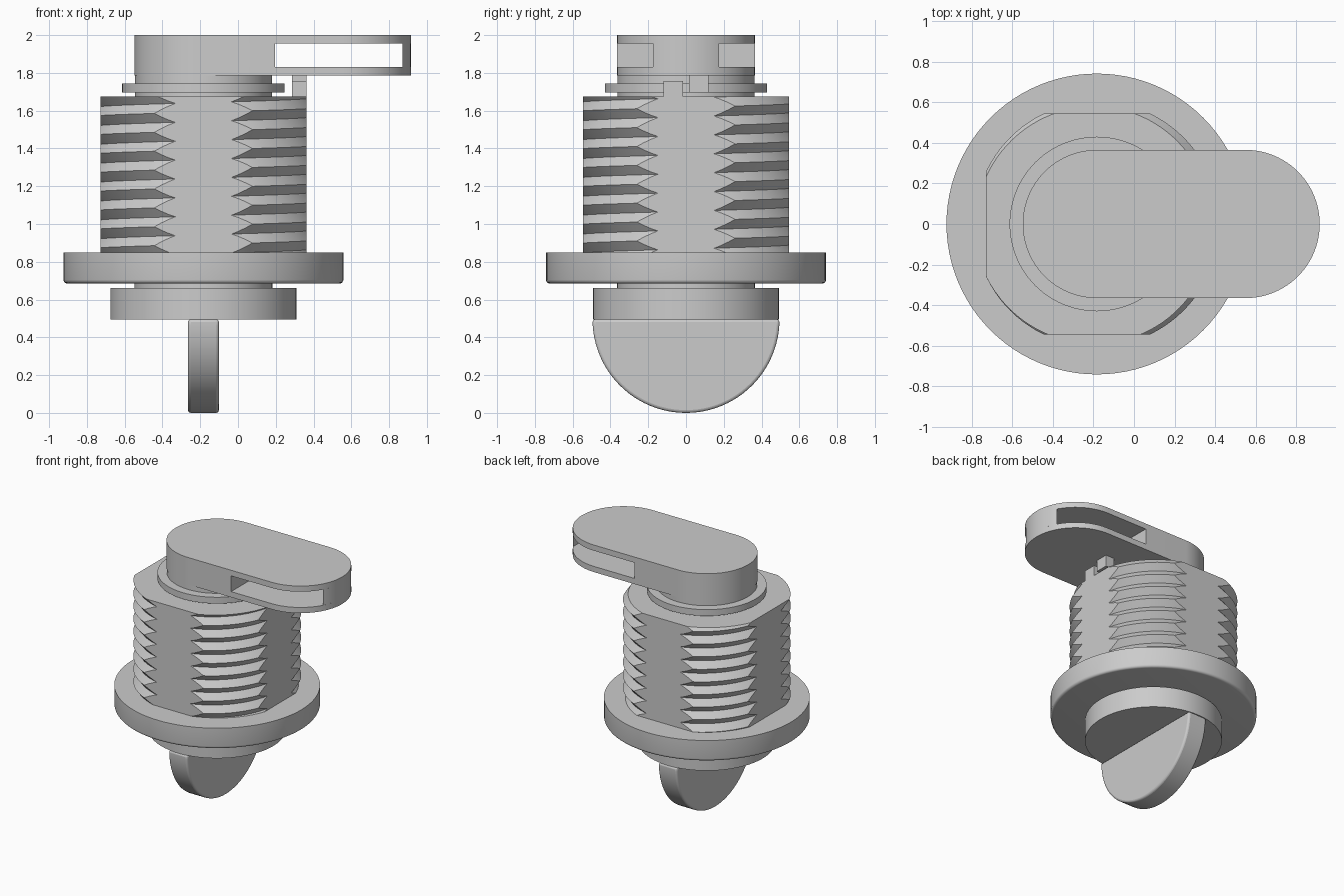
import bpy, bmesh, math
from mathutils import Vector

cube = bpy.data.objects.get("Cube")
if cube:
    bpy.data.objects.remove(cube)

AXIS = -0.183  # x of the lock's centre line

metal = bpy.data.materials.new("grey metal")
metal.use_nodes = True
GREY = (0.6, 0.6, 0.6, 1)
metal.diffuse_color = GREY
metal.node_tree.nodes["Principled BSDF"].inputs["Base Color"].default_value = GREY


def finish(name, bm):
    bmesh.ops.recalc_face_normals(bm, faces=bm.faces)
    mesh = bpy.data.meshes.new(name)
    bm.to_mesh(mesh)
    bm.free()
    mesh.materials.append(metal)
    obj = bpy.data.objects.new(name, mesh)
    bpy.context.collection.objects.link(obj)
    bpy.ops.object.select_all(action="DESELECT")
    obj.select_set(True)
    bpy.context.view_layer.objects.active = obj
    bpy.ops.object.shade_smooth_by_angle(angle=math.radians(25))
    return obj


def extrude(name, points, direction):
    """Solid from a closed outline pushed along a direction."""
    bm = bmesh.new()
    face = bm.faces.new([bm.verts.new(p) for p in points])
    out = bmesh.ops.extrude_face_region(bm, geom=[face])
    bmesh.ops.translate(bm, vec=direction,
                        verts=[v for v in out["geom"] if isinstance(v, bmesh.types.BMVert)])
    return finish(name, bm)


def lathe(name, profile, steps=96):
    """Solid of revolution about the lock's centre line."""
    bm = bmesh.new()
    verts = [bm.verts.new((r, 0, z)) for r, z in profile]
    edges = [bm.edges.new(pair) for pair in zip(verts, verts[1:])]
    bmesh.ops.spin(bm, geom=verts + edges, cent=(0, 0, 0), axis=(0, 0, 1),
                   angle=math.tau, steps=steps, use_merge=True)
    bmesh.ops.remove_doubles(bm, verts=bm.verts, dist=1e-5)
    bmesh.ops.translate(bm, vec=(AXIS, 0, 0), verts=bm.verts)
    return finish(name, bm)


def disc(name, r, z0, z1):
    return lathe(name, [(0, z0), (r, z0), (r, z1), (0, z1)])


def box(name, x0, x1, y0, y1, z0, z1):
    return extrude(name, [(x0, y0, z0), (x1, y0, z0), (x1, y1, z0), (x0, y1, z0)],
                   Vector((0, 0, z1 - z0)))


def arc(r, start, end, n=48):
    for i in range(n + 1):
        a = start + (end - start) * i / n
        yield r * math.cos(a), r * math.sin(a)


def threaded_body(name, z0, z1, minor, major, flat, pitch, phase, n=96):
    """Helical V-thread with four flats cut along its sides."""
    bm = bmesh.new()
    first, last = int(z0 / pitch) * 2 - 4, int(z1 / pitch) * 2 + 4
    columns = []
    for i in range(n + 1):
        turn = i / n
        column = []
        for k in range(first, last + 1):
            z = min(max(pitch * (k / 2 + turn + phase), z0), z1)
            t = (z / pitch - turn - phase) % 1
            r = minor + (major - minor) * abs(1 - 2 * t)
            a = turn * math.tau
            column.append(bm.verts.new((r * math.cos(a), r * math.sin(a), z)))
        columns.append(column)
    for a, b in zip(columns, columns[1:]):
        for k in range(len(a) - 1):
            bm.faces.new((a[k], b[k], b[k + 1], a[k + 1]))
    bmesh.ops.remove_doubles(bm, verts=bm.verts, dist=1e-5)
    bmesh.ops.dissolve_degenerate(bm, edges=bm.edges, dist=1e-5)
    bmesh.ops.holes_fill(bm, edges=[e for e in bm.edges if e.is_boundary])
    bmesh.ops.triangulate(bm, faces=bm.faces)
    for normal in ((1, 0, 0), (-1, 0, 0), (0, 1, 0), (0, -1, 0)):
        bmesh.ops.bisect_plane(bm, geom=bm.verts[:] + bm.edges[:] + bm.faces[:],
                               plane_co=Vector(normal) * flat, plane_no=normal,
                               clear_outer=True)
        bmesh.ops.holes_fill(bm, edges=[e for e in bm.edges if e.is_boundary])
    bmesh.ops.translate(bm, vec=(AXIS, 0, 0), verts=bm.verts)
    return finish(name, bm)


# Turning knob: semicircular fin, disc and neck
fin = extrude("knob_fin", [(AXIS - 0.082, y, 0.495 + z) for y, z in arc(0.495, math.pi, math.tau)],
              Vector((0.164, 0, 0)))
bevel = fin.modifiers.new("soft rim", "BEVEL")
bevel.width = 0.015
bevel.segments = 3
bevel.limit_method = "ANGLE"
bevel.angle_limit = math.radians(40)
disc("knob_disc", 0.493, 0.495, 0.662)
disc("knob_neck", 0.365, 0.66, 0.69)

# Flange with a rounded lower rim
rim = [(0.721 + x, 0.705 + z) for x, z in arc(0.02, -math.pi / 2, 0, 4)]
lathe("flange", [(0, 0.685)] + rim + [(0.741, 0.85), (0, 0.85)])

# Barrel with thread and flats
threaded_body("threaded_barrel", 0.849, 1.675, 0.565, 0.604, 0.545, 0.1, 0.175)

# Collar and hub under the cam
disc("hub", 0.363, 1.67, 1.79)
disc("collar", 0.43, 1.695, 1.745)

# Cam arm: stadium outline with a slot running through it sideways
TIP, R, S0, S1 = 0.55, 0.365, 0.195, 0.87
half = math.pi / 2


def cam_layer(name, z0, z1, slotted=False):
    left = [(AXIS + x, y) for x, y in arc(R, half, 3 * half)]
    right = [(TIP + x, y) for x, y in arc(R, -half, half)]
    if slotted:
        edge = math.acos((S1 - TIP) / R)
        tip = [(TIP + x, y, z0) for x, y in arc(R, -edge, edge, 16)]
        extrude(name + "_tip", tip, Vector((0, 0, z1 - z0)))
        right = [(S0, -R), (S0, R)]
    extrude(name, [(x, y, z0) for x, y in left + right], Vector((0, 0, z1 - z0)))


cam_layer("cam_bottom", 1.785, 1.83)
cam_layer("cam_middle", 1.83, 1.955, slotted=True)
cam_layer("cam_top", 1.955, 2.0)

# Stop lugs: one on the barrel, one under the cam
box("barrel_stop", 0.285, 0.362, -0.12, -0.015, 1.67, 1.758)
box("cam_stop", 0.285, 0.362, 0.015, 0.118, 1.695, 1.79)
